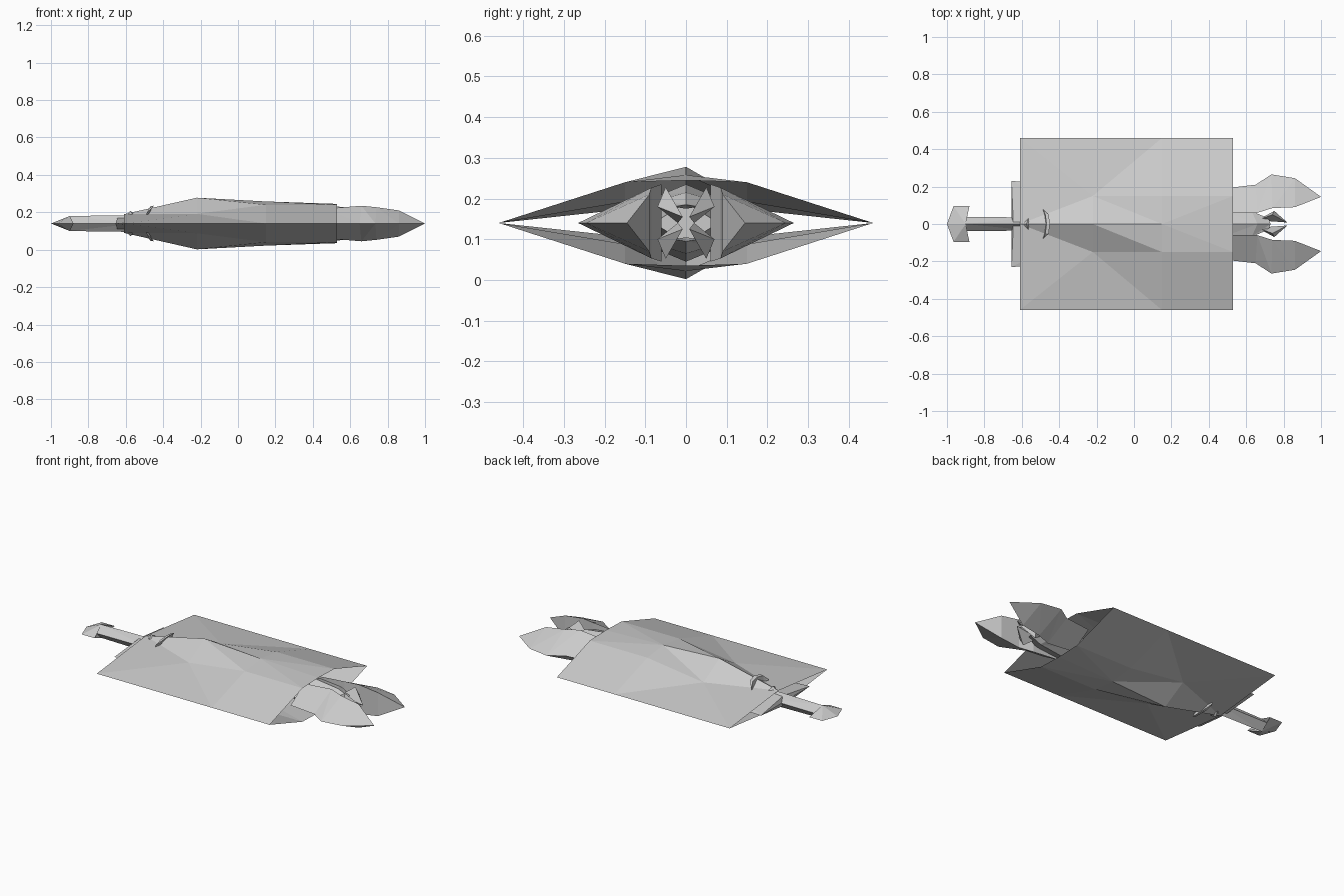
import bpy
import bmesh

cube = bpy.data.objects.get("Cube")
if cube:
    bpy.data.objects.remove(cube, do_unlink=True)

MID = 0.14  # height of the symmetry plane

grey = bpy.data.materials.new("light_grey")
grey.use_nodes = True
colour = (0.6, 0.6, 0.6, 1)
grey.diffuse_color = colour
grey.node_tree.nodes["Principled BSDF"].inputs["Base Color"].default_value = colour


def build(name, pieces, flip_y=True):
    """Make a part from polygons, mirrored in z and, if asked, in y."""
    bm = bmesh.new()
    for sz in (1, -1):
        for sy in ((1, -1) if flip_y else (1,)):
            for poly in pieces:
                bm.faces.new([bm.verts.new((x, y * sy, z * sz)) for x, y, z in poly])
    bmesh.ops.remove_doubles(bm, verts=bm.verts, dist=0.0005)
    bmesh.ops.recalc_face_normals(bm, faces=bm.faces)
    mesh = bpy.data.meshes.new(name)
    bm.to_mesh(mesh)
    bm.free()
    mesh.materials.append(grey)
    obj = bpy.data.objects.new(name, mesh)
    obj.location.z = MID
    bpy.context.collection.objects.link(obj)
    return obj


def strip(a, b):
    """Triangles bridging two polylines of equal length."""
    out = []
    for i in range(len(a) - 1):
        for tri in ((a[i], a[i + 1], b[i]), (b[i], a[i + 1], b[i + 1])):
            if len(set(tri)) == 3:
                out.append(tri)
    return out


# Wide faceted shell, open at both ends; the ridge facets differ by side
xs = (-0.61, -0.22, 0.15, 0.53)
ridge = [(x, 0, z) for x, z in zip(xs, (0.05, 0.138, 0.118, 0.105))]
shell = []
for s in (1, -1):
    m = [(x, 0.15 * s, z) for x, z in zip(xs[1:], (0.052, 0.1, 0.1))]
    rim = [(x, 0.46 * s, 0) for x in (xs[0], xs[2], xs[3])]
    shell += [(ridge[0], m[0], ridge[1]), (ridge[0], rim[0], m[0]),
              (rim[0], rim[1], m[0]), (m[0], rim[1], m[1]),
              (m[1], rim[1], rim[2]), (m[1], rim[2], m[2]),
              (ridge[2], m[1], m[2]), (ridge[2], m[2], ridge[3])]
    if s > 0:
        shell += [(ridge[1], m[0], ridge[2]), (m[0], m[1], ridge[2])]
    else:
        shell += [(ridge[1], m[0], m[1]), (ridge[1], m[1], ridge[2])]
build("shell", shell, flip_y=False)

# Slim body inside the shell, ending in a thin edge by the tail
top = [(-0.645, 0, 0.03), (-0.2, 0, 0.05), (0.55, 0, 0.05)]
side = [(-0.655, 0.23, 0), (-0.2, 0.2, 0), (0.55, 0.08, 0)]
build("body", strip(top, side) + [(top[i], side[i], (side[i][0], 0, 0)) for i in (0, 2)])

# Diamond section tail with a barbed tip
crest = [(-0.55, 0, 0.045), (-0.9, 0, 0.04)]
edge = [(-0.55, 0.035, 0), (-0.91, 0.038, 0)]
tip, barb_out, barb_back = (-1, 0, 0), (-0.965, 0.095, 0), (-0.88, 0.095, 0)
build("tail", strip(crest, edge) + [
    (crest[1], edge[1], barb_back), (crest[1], barb_back, barb_out),
    (crest[1], barb_out, tip)])

# Pair of jaws: sloping outer face and upright inner wall
outer = [(0.48, 0.19, 0), (0.65, 0.21, 0), (0.735, 0.265, 0), (0.86, 0.245, 0), (1, 0.145, 0)]
inner = [(0.48, 0.06, 0.08), (0.66, 0.06, 0.095), (0.74, 0.085, 0.087),
         (0.86, 0.09, 0.07), (1, 0.145, 0)]
base = [(x, y, 0) for x, y, z in inner]
build("jaws", strip(outer, inner) + strip(inner, base))

# Mouth plates, upper and lower
mouth_top = [(0.5, 0, 0.095), (0.66, 0, 0.075), (0.73, 0, 0.045)]
mouth_side = [(0.5, 0.06, 0.07), (0.63, 0.068, 0.055), (0.72, 0.03, 0.04)]
mouth_low = [(0.5, 0, 0.04), (0.63, 0, 0.035), (0.73, 0, 0.045)]
build("mouth_plates", strip(mouth_top, mouth_side) + strip(mouth_side, mouth_low))

# Small fangs in front of the mouth
a, b, c, d, e = ((0.66, 0.02, 0.03), (0.75, 0.07, 0.04), (0.74, 0.05, 0.088),
                 (0.82, 0.008, 0.015), (0.74, 0.02, 0.0))
build("fangs", [(a, b, c), (c, b, d), (a, c, d), (a, e, b), (b, e, d), (a, d, e)])

# Curved crest blade on the shell
back = [(-0.468, 0, 0.092), (-0.474, 0.05, 0.084), (-0.488, 0.08, 0.055)]
front = [(-0.45, 0, 0.096), (-0.456, 0.05, 0.088), (-0.488, 0.08, 0.055)]
foot = [(-0.475, 0, 0.065), (-0.478, 0.05, 0.05), (-0.488, 0.08, 0.04)]
build("crest_blades", strip(back, front) + strip(front, foot) + strip(foot, back))

# Short spike near the tail
p, q, r, s = (-0.605, 0, 0.04), (-0.565, 0.03, 0.05), (-0.575, 0, 0.068), (-0.56, 0, 0.055)
build("tail_spikes", [(p, q, r), (r, q, s), (p, s, q)])
